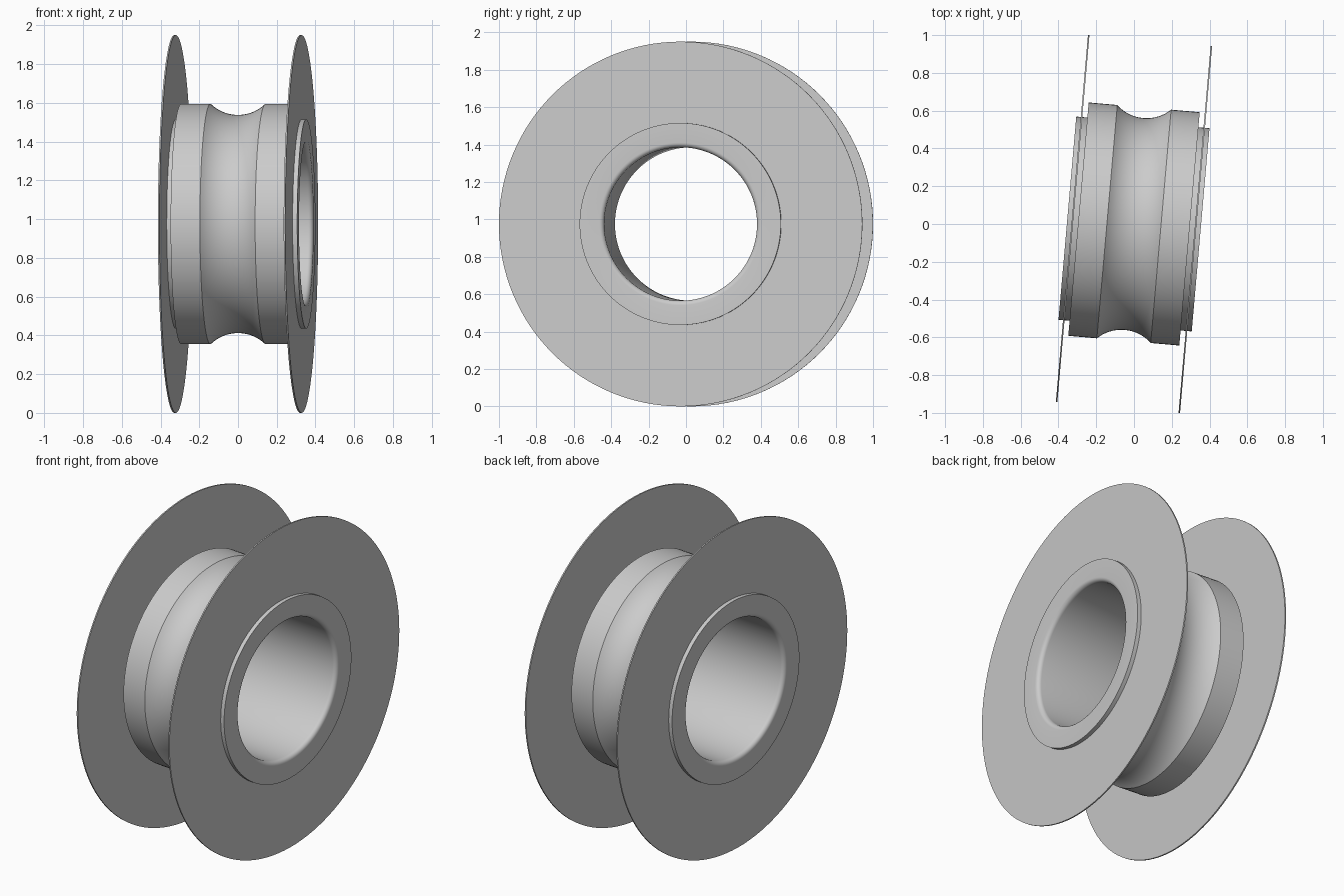
import bpy
import bmesh
from math import cos, sin, pi, radians, sqrt, asin

SEGMENTS = 128
TILT = radians(-5)
CENTRE_Z = 0.975

cube = bpy.data.objects.get("Cube")
if cube:
    bpy.data.objects.remove(cube, do_unlink=True)

steel = bpy.data.materials.new("light grey steel")
steel.use_nodes = True
GREY = (0.6, 0.6, 0.6, 1)
steel.diffuse_color = GREY
steel.node_tree.nodes["Principled BSDF"].inputs["Base Color"].default_value = GREY


def arc(cx, cr, radius, start, end, steps):
    """Points (axial, radial) along an arc, angles in radians."""
    angles = [start + (end - start) * i / steps for i in range(steps + 1)]
    return [(cx + radius * cos(a), cr + radius * sin(a)) for a in angles]


def revolve(name, profile):
    """Turn a closed (axial, radial) profile around the x axis."""
    bm = bmesh.new()
    rings = []
    for i in range(SEGMENTS):
        a = 2 * pi * i / SEGMENTS
        rings.append([bm.verts.new((x, r * cos(a), r * sin(a))) for x, r in profile])
    n = len(profile)
    for i, ring in enumerate(rings):
        nxt = rings[(i + 1) % SEGMENTS]
        for j in range(n):
            k = (j + 1) % n
            bm.faces.new((ring[j], ring[k], nxt[k], nxt[j]))
    bmesh.ops.recalc_face_normals(bm, faces=bm.faces)
    mesh = bpy.data.meshes.new(name)
    bm.to_mesh(mesh)
    bm.free()
    mesh.materials.append(steel)
    obj = bpy.data.objects.new(name, mesh)
    bpy.context.collection.objects.link(obj)
    obj.location.z = CENTRE_Z
    obj.rotation_euler.z = TILT
    bpy.ops.object.select_all(action='DESELECT')
    obj.select_set(True)
    bpy.context.view_layer.objects.active = obj
    bpy.ops.object.shade_smooth_by_angle(angle=radians(30))
    return obj


# Inner sleeve with rounded bore edges
half, outer, bore, fillet = 0.354, 0.54, 0.41, 0.025
edge = half - fillet
sleeve = [(-half, outer), (half, outer)]
sleeve += arc(edge, bore + fillet, fillet, 0, -pi / 2, 6)
sleeve += arc(-edge, bore + fillet, fillet, -pi / 2, -pi, 6)
revolve("inner_sleeve", sleeve)

# Roller body with a concave groove around the middle
half, rim, inside = 0.295, 0.62, 0.53
chord, depth = 0.143, 0.057
groove_r = (chord ** 2 + depth ** 2) / (2 * depth)
spread = asin(chord / groove_r)
groove_centre = rim + sqrt(groove_r ** 2 - chord ** 2)
body = [(-half, inside), (-half, rim)]
body += arc(0, groove_centre, groove_r, -pi / 2 - spread, -pi / 2 + spread, 20)
body += [(half, rim), (half, inside)]
revolve("grooved_roller", body)

# Thin wide flange discs on both sides
for side, label in ((1, "left"), (-1, "right")):
    a, b = side * 0.322, side * 0.330
    revolve(label + "_flange", [(a, 0.53), (a, 0.975), (b, 0.975), (b, 0.53)])
